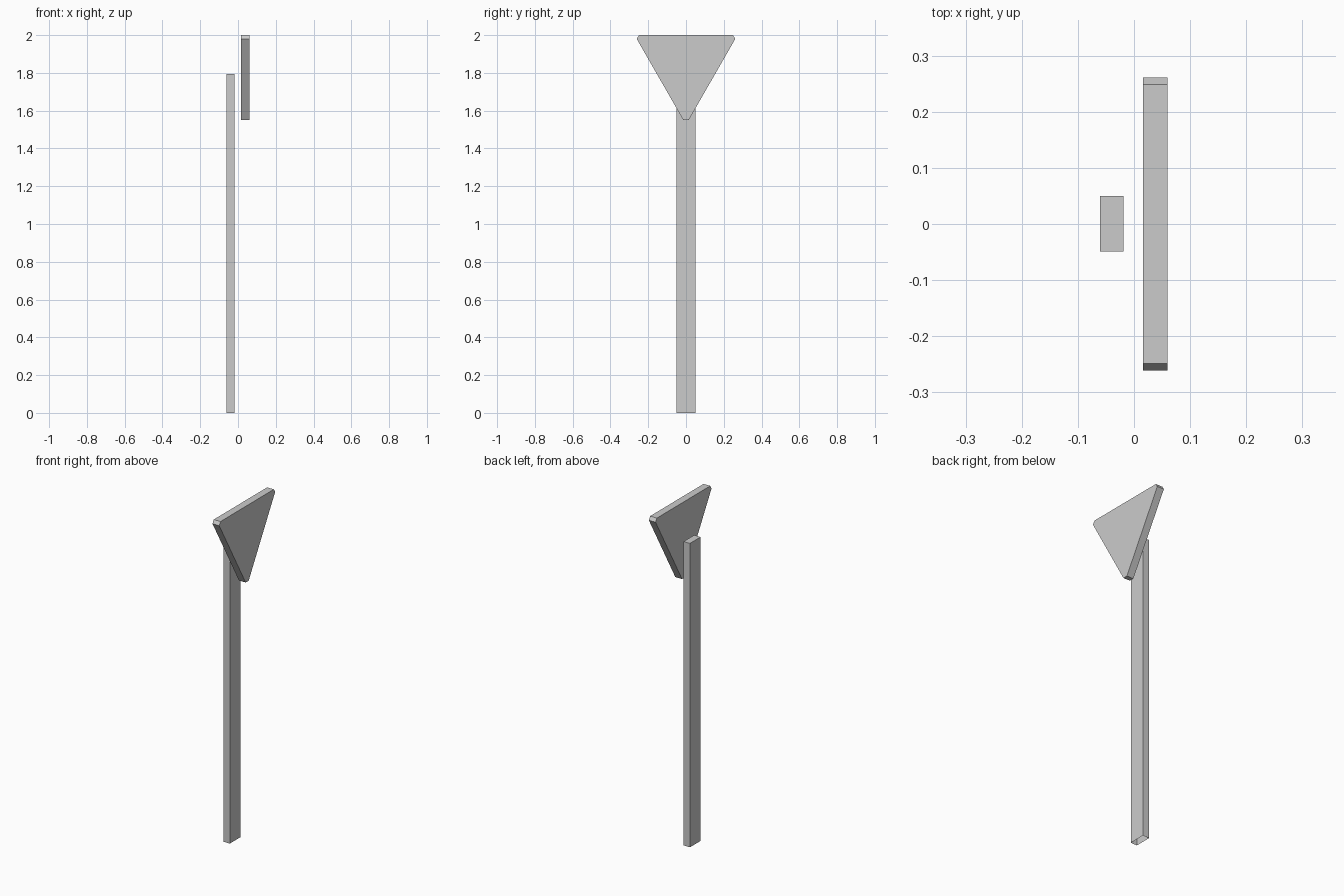
import bpy, bmesh

if "Cube" in bpy.data.objects:
    bpy.data.objects.remove(bpy.data.objects["Cube"])


def extrude_profile(name, points, offset, open_start=False):
    """Closed profile swept along offset; optionally leave the start open."""
    bm = bmesh.new()
    start = bm.faces.new([bm.verts.new(p) for p in points])
    result = bmesh.ops.extrude_face_region(bm, geom=[start], use_keep_orig=True)
    moved = [v for v in result["geom"] if isinstance(v, bmesh.types.BMVert)]
    bmesh.ops.translate(bm, verts=moved, vec=offset)
    bmesh.ops.recalc_face_normals(bm, faces=bm.faces)
    if open_start:
        bmesh.ops.delete(bm, geom=[start], context='FACES_ONLY')
    mesh = bpy.data.meshes.new(name)
    bm.to_mesh(mesh)
    bm.free()
    obj = bpy.data.objects.new(name, mesh)
    bpy.context.collection.objects.link(obj)
    return obj


# Rectangular post, open at the foot
extrude_profile("post",
                [(-0.061, -0.049, 0), (-0.019, -0.049, 0),
                 (-0.019, 0.05, 0), (-0.061, 0.05, 0)],
                (0, 0, 1.795), open_start=True)

# Inverted triangular sign plate with clipped corners, in front of the post
half = [(0.014, 1.55), (0.261, 1.98), (0.249, 2.0)]
outline = half + [(-y, z) for y, z in reversed(half)]
extrude_profile("sign_plate", [(0.016, y, z) for y, z in outline], (0.044, 0, 0))
